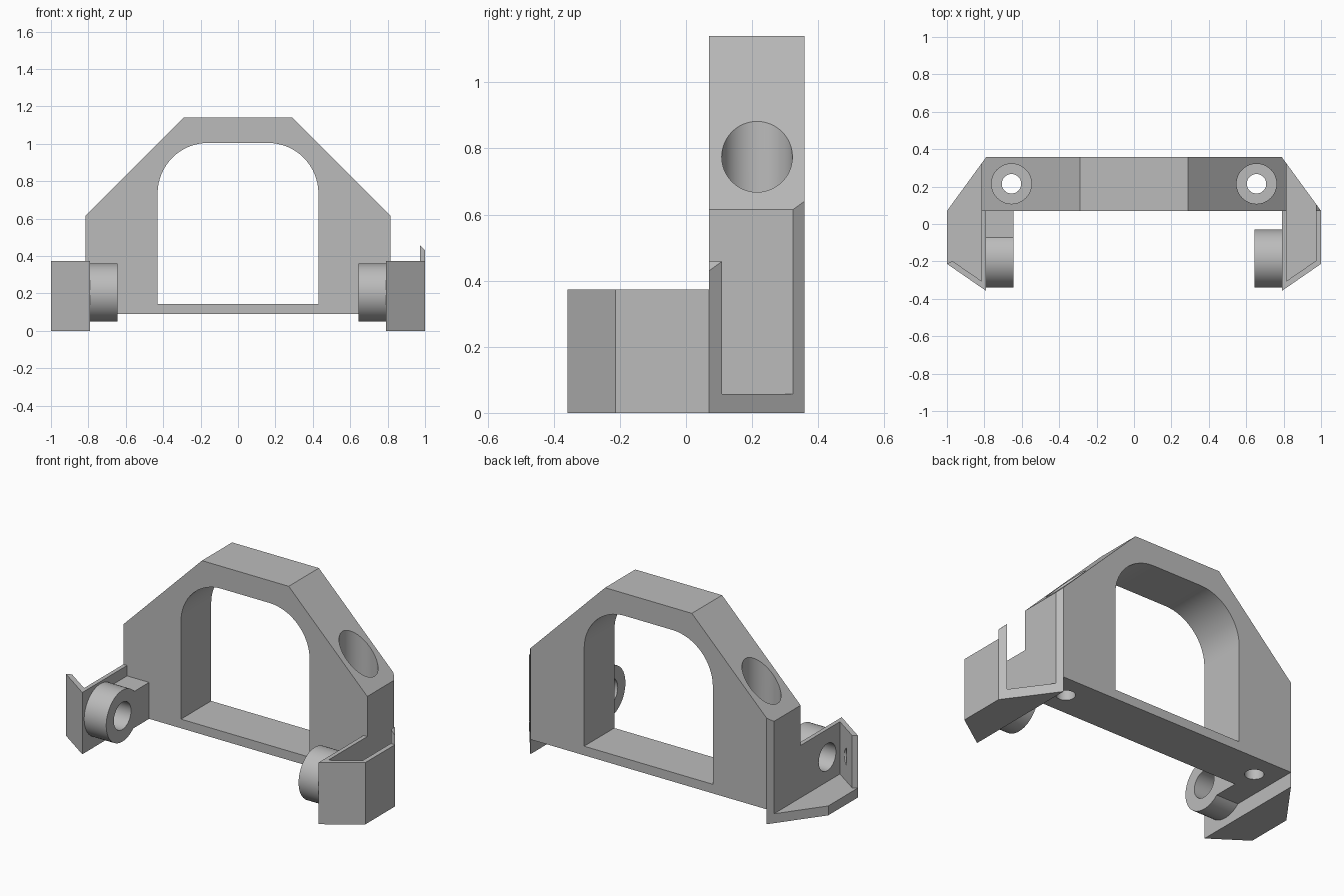
import bpy, bmesh, math

if "Cube" in bpy.data.objects:
    bpy.data.objects.remove(bpy.data.objects["Cube"], do_unlink=True)

grey = bpy.data.materials.new("plain grey")
grey.use_nodes = True
grey.diffuse_color = (0.5, 0.5, 0.5, 1)
grey.node_tree.nodes["Principled BSDF"].inputs["Base Color"].default_value = (0.5, 0.5, 0.5, 1)

PLACE = {"X": lambda a, b, h: (h, a, b),
         "Y": lambda a, b, h: (a, h, b),
         "Z": lambda a, b, h: (a, b, h)}


def prism(name, points, lo, hi, axis):
    """Extrude a flat outline along an axis."""
    bm = bmesh.new()
    ends = [[bm.verts.new(PLACE[axis](a, b, h)) for a, b in points] for h in (lo, hi)]
    bm.faces.new(ends[0])
    bm.faces.new(ends[1])
    n = len(points)
    for i in range(n):
        j = (i + 1) % n
        bm.faces.new((ends[0][i], ends[0][j], ends[1][j], ends[1][i]))
    bmesh.ops.recalc_face_normals(bm, faces=bm.faces)
    mesh = bpy.data.meshes.new(name)
    bm.to_mesh(mesh)
    bm.free()
    mesh.materials.append(grey)
    obj = bpy.data.objects.new(name, mesh)
    bpy.context.collection.objects.link(obj)
    return obj


def arc(a, b, r, start=0, end=360, steps=48):
    full = end - start == 360
    return [(a + r * math.cos(math.radians(start + (end - start) * i / steps)),
             b + r * math.sin(math.radians(start + (end - start) * i / steps)))
            for i in range(steps if full else steps + 1)]


def cut(obj, cutter):
    """Subtract a cutter, then discard it."""
    cutter.hide_render = True
    mod = obj.modifiers.new("cut", "BOOLEAN")
    mod.operation, mod.solver, mod.object = "DIFFERENCE", "EXACT", cutter
    bpy.context.view_layer.objects.active = obj
    bpy.ops.object.modifier_apply(modifier=mod.name)
    bpy.data.objects.remove(cutter, do_unlink=True)


def side(points, s):
    return [(s * a, b) for a, b in points]


FRONT, BACK, WALL = 0.07, 0.358, 0.79
parts = []

# Arch frame with rounded window
half = [(WALL, 0.09), (WALL, 0.64), (0.29, 1.14)]
frame = prism("arch_frame", half + side(half[::-1], -1), FRONT, BACK, "Y")
parts.append(frame)
window = [(0.43, 0.145)] + arc(0.16, 0.735, 0.27, 0, 90, 16)
cut(frame, prism("window_cutter", window + side(window[::-1], -1), -1, 1, "Y"))

for s, label in ((1, "left"), (-1, "right")):
    # Screw pocket and through hole in each leg
    cut(frame, prism("pocket_cutter", arc(s * 0.655, 0.215, 0.107), 0.25, 1.3, "Z"))
    cut(frame, prism("screw_cutter", arc(s * 0.655, 0.215, 0.052), -0.1, 0.4, "Z"))

    # Side pod, hollowed; the right one is open on its outer side
    outline = [(WALL, BACK), (1, FRONT), (1, -0.213), (WALL, -0.358)]
    pod = prism(label + "_side_pod", side(outline, s), 0, 0.8, "Z")
    cavity = [(0.815, 0.5), (0.815, -0.305), (0.972, -0.197)]
    cavity += [(0.972, 0.5)] if s > 0 else [(1.1, -0.277), (1.1, 0.5)]
    cut(pod, prism("cavity_cutter", side(cavity, s), 0.057, 1, "Z"))
    cut(pod, prism("front_cutter", [(-0.5, 0.373), (FRONT, 0.373), (FRONT, 1), (-0.5, 1)],
                   -1.2, 1.2, "X"))
    slope = [(0.6, 0.83), (1.1, 0.33), (1.1, 1), (0.6, 1)]
    cut(pod, prism("slope_cutter", side(slope, s), -1, 1, "Y"))
    parts.append(pod)

    # Pivot ring on the inner wall
    ring = prism(label + "_pivot_ring", arc(-0.185, 0.205, 0.155), s * 0.643, s * WALL, "X")
    parts.append(ring)
    for target in (ring, pod):
        cut(target, prism("bore_cutter", arc(-0.185, 0.205, 0.082), s * 0.6, s * 0.9, "X"))

# Block joining the right ring to the frame
parts.append(prism("right_ring_block",
                   [(-0.1, 0.09), (FRONT, 0.09), (FRONT, 0.31), (-0.1, 0.31)],
                   -WALL, -0.643, "X"))

# Smooth the curves, keep edges sharp
bpy.ops.object.select_all(action="DESELECT")
for obj in parts:
    obj.select_set(True)
bpy.context.view_layer.objects.active = frame
bpy.ops.object.shade_smooth_by_angle(angle=math.radians(30))
